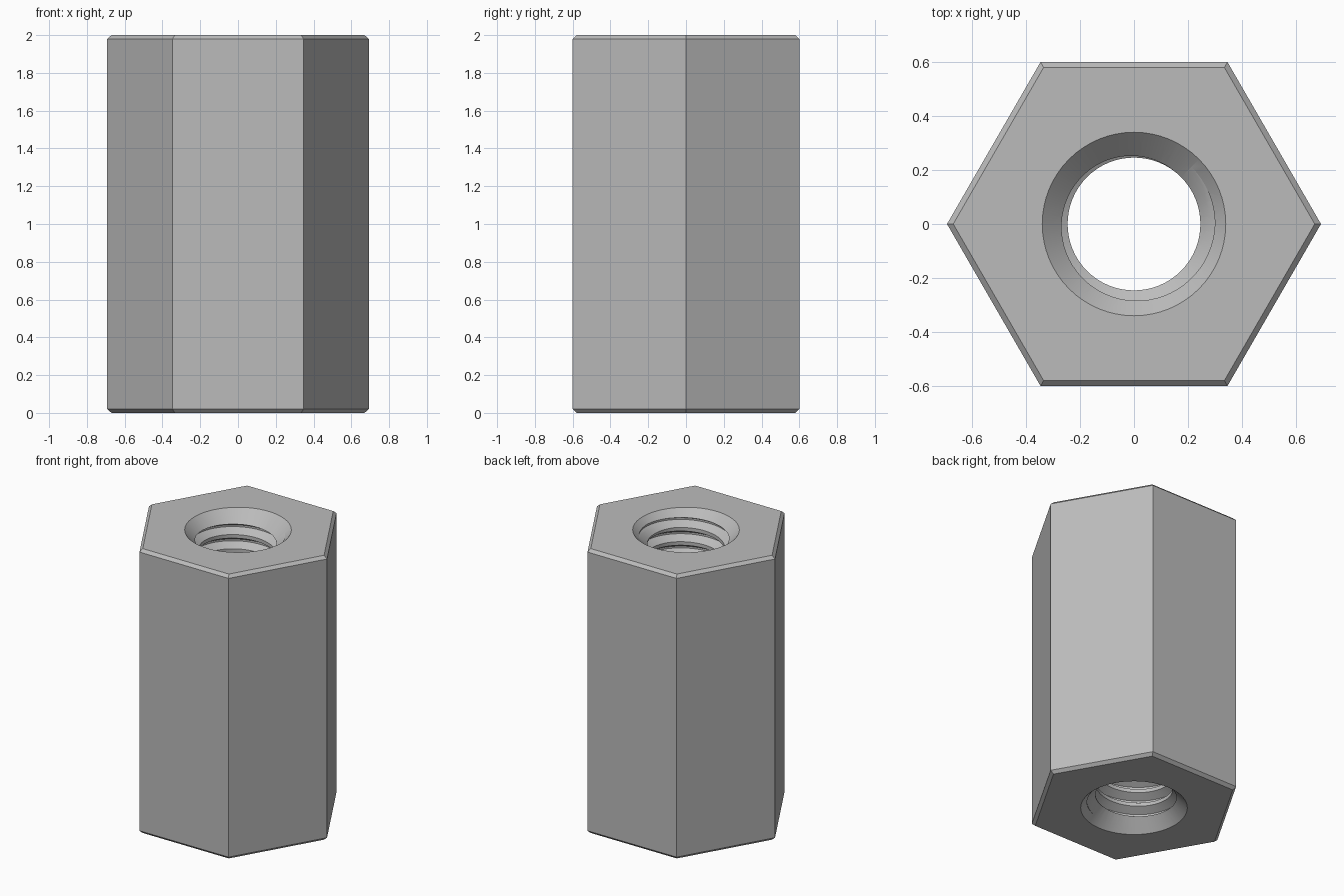
import bpy, bmesh
from math import sin, cos, pi, floor

cube = bpy.data.objects.get("Cube")
if cube:
    bpy.data.objects.remove(cube, do_unlink=True)

HEIGHT, FLAT, CHAMFER = 2.0, 0.6, 0.02
PITCH, MINOR, MAJOR, MOUTH = 0.1, 0.246, 0.3, 0.34
SEG = 64
ROWS = (0, 0.25, 0.5625, 0.6875)      # corners of one thread tooth, in pitches
PHASE = 0.0875

steel = bpy.data.materials.new("steel_grey")
steel.use_nodes = True
grey = (0.5, 0.5, 0.5, 1)
steel.diffuse_color = grey
steel.node_tree.nodes["Principled BSDF"].inputs["Base Color"].default_value = grey


def finish(name, bm):
    bmesh.ops.recalc_face_normals(bm, faces=bm.faces)
    mesh = bpy.data.meshes.new(name)
    bm.to_mesh(mesh)
    bm.free()
    mesh.materials.append(steel)
    obj = bpy.data.objects.new(name, mesh)
    bpy.context.collection.objects.link(obj)
    return obj


def lathe(name, profile, sides):
    """Closed solid from (radius, z) rings."""
    bm = bmesh.new()
    rings = [[bm.verts.new((r * cos(2 * pi * i / sides), r * sin(2 * pi * i / sides), z))
              for i in range(sides)] for r, z in profile]
    for a, b in zip(rings, rings[1:]):
        for i in range(sides):
            k = (i + 1) % sides
            bm.faces.new((a[i], a[k], b[k], b[i]))
    bm.faces.new(rings[0])
    bm.faces.new(rings[-1])
    return finish(name, bm)


def tooth_radius(u):
    """Thread radius at a position measured in pitches."""
    u -= floor(u)
    if u < ROWS[1]:
        t = 0
    elif u < ROWS[2]:
        t = (u - ROWS[1]) / (ROWS[2] - ROWS[1])
    elif u < ROWS[3]:
        t = 1
    else:
        t = (1 - u) / (1 - ROWS[3])
    return MINOR + (MAJOR - MINOR) * t


def threaded_rod(name, low, high):
    """Solid right-handed screw, trimmed flat at both ends."""
    bm = bmesh.new()
    first, last = floor(low / PITCH) - 2, floor(high / PITCH) + 3
    steps = [k + row for k in range(first, last) for row in ROWS]
    columns = []
    for i in range(SEG):
        turn = i / SEG
        column = []
        for s in steps:
            z = min(max((s + turn - PHASE) * PITCH, low), high)
            r = tooth_radius(z / PITCH - turn + PHASE + 1e-7)
            column.append(bm.verts.new((r * cos(2 * pi * turn), r * sin(2 * pi * turn), z)))
        columns.append(column)
    # The last column meets the first one a full pitch higher
    top = len(steps) - 1
    columns.append([columns[0][min(j + len(ROWS), top)] for j in range(len(steps))])
    for a, b in zip(columns, columns[1:]):
        for j in range(top):
            corners = list(dict.fromkeys((a[j], b[j], b[j + 1], a[j + 1])))
            if len(corners) > 2:
                bm.faces.new(corners)
    bmesh.ops.remove_doubles(bm, verts=bm.verts, dist=1e-5)
    bmesh.ops.holes_fill(bm, edges=[e for e in bm.edges if e.is_boundary], sides=0)
    bmesh.ops.triangulate(bm, faces=bm.faces)
    return finish(name, bm)


# Hexagonal body with chamfered ends
corner = FLAT / cos(pi / 6)
inner = corner - CHAMFER / cos(pi / 6)
body = lathe("hex_body", [(inner, 0), (corner, CHAMFER),
                          (corner, HEIGHT - CHAMFER), (inner, HEIGHT)], 6)

# Threaded bore and the countersink at each mouth
cutters = [
    threaded_rod("thread_cutter", -0.13, HEIGHT + 0.13),
    lathe("top_countersink_cutter", [(MOUTH - 0.14, HEIGHT - 0.14), (MOUTH + 0.1, HEIGHT + 0.1)], SEG),
    lathe("bottom_countersink_cutter", [(MOUTH + 0.1, -0.1), (MOUTH - 0.14, 0.14)], SEG),
]
bpy.ops.object.select_all(action="DESELECT")
body.select_set(True)
bpy.context.view_layer.objects.active = body
for cutter in cutters:
    cutter.hide_render = True
    cut = body.modifiers.new(cutter.name, "BOOLEAN")
    cut.operation = "DIFFERENCE"
    cut.solver = "EXACT"
    cut.object = cutter
    bpy.ops.object.modifier_apply(modifier=cut.name)
    bpy.data.objects.remove(cutter, do_unlink=True)

bpy.ops.object.shade_smooth_by_angle(angle=pi / 7)
